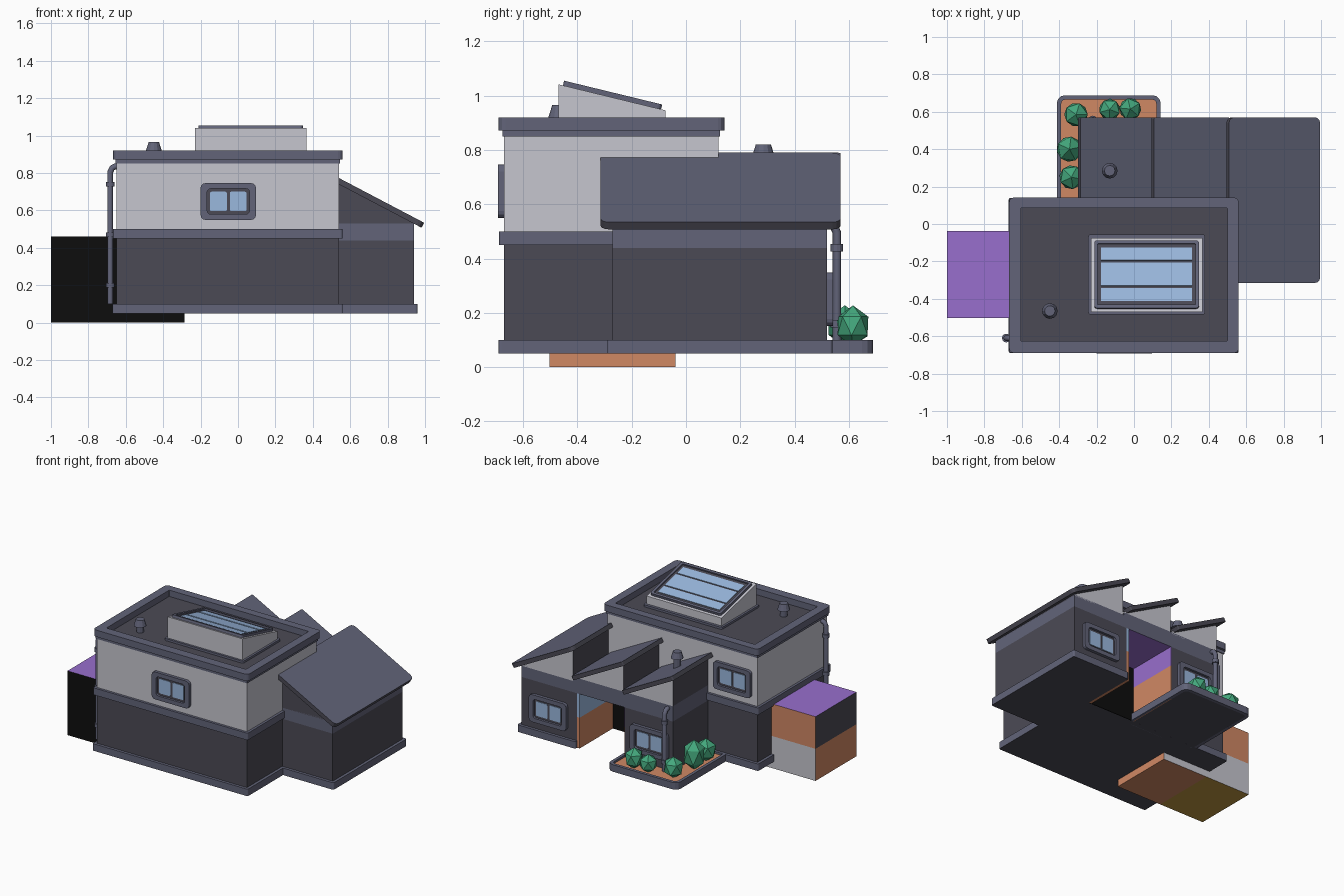
import bpy, bmesh, math
from mathutils import Matrix, Vector

if "Cube" in bpy.data.objects:
    bpy.data.objects.remove(bpy.data.objects["Cube"])

def mat(name, rgb):
    m = bpy.data.materials.new(name)
    m.diffuse_color = [((c / 255 + 0.055) / 1.055) ** 2.4 if c > 10 else c / 255 / 12.92 for c in rgb] + [1]
    m.use_nodes = True
    m.node_tree.nodes["Principled BSDF"].inputs["Base Color"].default_value = m.diffuse_color
    return m

DARK = mat("dark wall", (75, 74, 85))
TRIM = mat("slate trim", (98, 100, 121))
LIGHT = mat("light wall", (198, 198, 207))
BLACK = mat("black", (13, 13, 13))
PURPLE = mat("purple", (152, 110, 205))
CLAY = mat("terracotta", (208, 136, 100))
BLUE = mat("glass blue", (154, 184, 222))
GREEN = mat("leaf green", (68, 168, 125))
GOLD = mat("olive gold", (190, 150, 65))

def finish(name, bm, mats, rule=None, M=None):
    bmesh.ops.recalc_face_normals(bm, faces=bm.faces)
    if M:
        bm.transform(M)
    bm.normal_update()
    if rule:
        for f in bm.faces:
            f.material_index = mats.index(rule(f.normal, f.calc_center_median()))
    me = bpy.data.meshes.new(name)
    bm.to_mesh(me)
    bm.free()
    for m in mats:
        me.materials.append(m)
    ob = bpy.data.objects.new(name, me)
    bpy.context.collection.objects.link(ob)
    return ob

def rrect(x0, x1, y0, y1, r):
    pts = []
    if r <= 0:
        return [(x0, y0), (x1, y0), (x1, y1), (x0, y1)]
    for cx, cy, a in ((x1 - r, y0 + r, -90), (x1 - r, y1 - r, 0), (x0 + r, y1 - r, 90), (x0 + r, y0 + r, 180)):
        for k in range(4):
            t = math.radians(a + 30 * k)
            pts.append((cx + r * math.cos(t), cy + r * math.sin(t)))
    return pts

def prism(name, pts, z0, z1, mats, rule=None, M=None):
    bm = bmesh.new()
    lo = [bm.verts.new((x, y, z0)) for x, y in pts]
    hi = [bm.verts.new((x, y, z1)) for x, y in pts]
    bm.faces.new(lo)
    bm.faces.new(hi)
    n = len(pts)
    for i in range(n):
        j = (i + 1) % n
        bm.faces.new((lo[i], lo[j], hi[j], hi[i]))
    return finish(name, bm, mats, rule, M)

def box(name, x0, x1, y0, y1, z0, z1, m, r=0, rule=None):
    return prism(name, rrect(x0, x1, y0, y1, r), z0, z1, m if isinstance(m, list) else [m], rule)

def ring(name, outer, inner, z0, z1, m, M=None):
    bm = bmesh.new()
    L = [[bm.verts.new((x, y, z)) for x, y in p] for p, z in ((outer, z0), (outer, z1), (inner, z1), (inner, z0))]
    n = len(outer)
    for a in range(4):
        A, B = L[a], L[(a + 1) % 4]
        for i in range(n):
            j = (i + 1) % n
            bm.faces.new((A[i], A[j], B[j], B[i]))
    return finish(name, bm, [m], None, M)

def under(n, c):
    return DARK if n.z < -0.5 else TRIM

# main block
X0, X1, Y0, Y1 = -0.65, 0.54, -0.67, 0.12
def storey(name, o, z0, z1, m, r=0, rule=None):
    box(name, X0 - o, X1 + o, Y0 - o, Y1 + o, z0, z1, m, r, rule)
storey("main_base", 0.02, 0.05, 0.1, [TRIM, DARK], 0.01, under)
storey("lower_wall", 0, 0.1, 0.45, DARK)
storey("middle_band", 0.018, 0.45, 0.5, TRIM, 0.01)
storey("upper_wall", 0, 0.5, 0.85, LIGHT)
storey("top_band", 0.006, 0.85, 0.872, TRIM)
box("roof_floor", -0.62, 0.52, -0.64, 0.1, 0.86, 0.875, DARK)
ring("parapet", rrect(-0.667, 0.56, -0.69, 0.142, 0.025), rrect(-0.605, 0.5, -0.625, 0.085, 0.004), 0.872, 0.92, TRIM)

# skylight: wedge, curb, sloped frame and three panes
XZ_TO_Y = Matrix(((0, 0, 1, 0), (1, 0, 0, 0), (0, 1, 0, 0), (0, 0, 0, 1)))  # local (x,y,z) -> (z,x,y)
box("skylight_curb", -0.245, 0.38, -0.485, -0.055, 0.87, 0.89, TRIM, 0.015)
prism("skylight_body", [(-0.47, 0.87), (-0.075, 0.87), (-0.075, 0.946), (-0.47, 1.042)], -0.23, 0.365, [LIGHT], None, XZ_TO_Y)
S = Matrix.Translation((0.0675, -0.2725, 0.994)) @ Matrix.Rotation(-math.atan2(0.096, 0.395), 4, 'X')
ring("skylight_frame", rrect(-0.28, 0.28, -0.186, 0.186, 0.015), rrect(-0.262, 0.262, -0.168, 0.168, 0.005), -0.005, 0.018, TRIM, S)
prism("skylight_panel", rrect(-0.263, 0.263, -0.169, 0.169, 0), -0.005, 0.008, [DARK], None, S)
for i, (a, b) in enumerate(((-0.145, -0.075), (-0.062, 0.066), (0.079, 0.147))):
    prism(f"skylight_pane_{i}", rrect(-0.243, 0.243, a, b, 0), 0, 0.012, [BLUE], None, S)

# windows
def window(name, x, y, z, back):
    M = Matrix.Translation((x, y, z)) @ Matrix.Rotation(math.pi if back else 0, 4, 'Z') @ Matrix.Rotation(math.pi / 2, 4, 'X')
    ring(name + "_frame", rrect(-0.148, 0.148, -0.098, 0.098, 0.025), rrect(-0.113, 0.113, -0.068, 0.068, 0.018), -0.005, 0.022, TRIM, M)
    prism(name + "_panel", rrect(-0.114, 0.114, -0.069, 0.069, 0.018), -0.005, 0.006, [DARK], None, M)
    for s in (-1, 1):
        prism(f"{name}_pane_{'left' if s < 0 else 'right'}", rrect(s * 0.053 - 0.045, s * 0.053 + 0.045, -0.052, 0.052, 0.008), 0, 0.01, [BLUE], None, M)
window("front_window", -0.052, Y0, 0.648, False)
window("back_window", -0.46, Y1, 0.648, True)
window("annex_window", 0.72, 0.52, 0.25, True)
window("wing_window", -0.08, 0.52, 0.25, True)

# annex and back wing, with an open passage between them
box("annex_base", 0.5, 0.96, -0.29, 0.54, 0.05, 0.1, [TRIM, DARK], 0.01, under)
box("annex_wall", 0.5, 0.94, -0.27, 0.52, 0.1, 0.44, DARK)
box("annex_band", 0.5, 0.94, -0.27, 0.52, 0.44, 0.53, TRIM)
box("wing_wall", -0.26, 0.12, 0.1, 0.52, 0.07, 0.44, DARK)
box("wing_band", -0.26, 0.52, 0.1, 0.52, 0.44, 0.55, [TRIM, PURPLE], 0, lambda n, c: PURPLE if n.z < -0.5 else TRIM)
box("passage_back", 0.12, 0.5, 0.12, 0.145, 0.05, 0.44, BLACK)
box("passage_left_low", 0.12, 0.125, 0.12, 0.52, 0.05, 0.3, CLAY)
box("passage_left_high", 0.12, 0.125, 0.12, 0.52, 0.3, 0.44, PURPLE)
box("passage_right_low", 0.479, 0.5, 0.12, 0.52, 0.05, 0.27, CLAY)
box("passage_right_high", 0.479, 0.5, 0.12, 0.52, 0.27, 0.44, BLUE)

# sawtooth roof: a gable prism and a tilted slab for each bay
SLOPE = 0.525
ANG = math.atan(SLOPE)
XZ_FLIP = Matrix(((1, 0, 0, 0), (0, 0, 1, 0), (0, 1, 0, 0), (0, 0, 0, 1)))  # local (x,y,z) -> (x,z,y)
for i, (a, b, y0, w0, w1, zb) in enumerate(((-0.285, 0.112, 0.08, -0.26, 0.12, 0.55),
                                            (0.108, 0.512, 0.08, 0.13, 0.53, 0.55),
                                            (0.508, 0.995, -0.315, 0.53, 0.94, 0.53))):
    zt = lambda x: 0.79 - SLOPE * (x - a) - 0.02
    wall_y = -0.27 if i == 2 else 0.1
    prism(f"roof_gable_{i}", [(w0, zb - 0.01), (w1, zb - 0.01), (w1, max(zb, zt(w1))), (w0, zt(w0))], wall_y, 0.52,
          [DARK, LIGHT], lambda n, c: LIGHT if n.y < -0.5 else DARK, XZ_FLIP)
    M = Matrix.Translation((a, 0, 0.79)) @ Matrix.Rotation(ANG, 4, 'Y')
    prism(f"roof_slab_{i}", rrect(0, (b - a) / math.cos(ANG), y0, 0.57, 0.03 if i == 2 else 0.008), -0.03, 0,
          [TRIM, DARK], lambda n, c: TRIM if n.z > 0.6 else DARK, M)

# planter with soil and bushes
ring("planter_rim", rrect(-0.412, 0.142, 0.1, 0.688, 0.04), rrect(-0.39, 0.12, 0.12, 0.666, 0.025), 0.05, 0.1, TRIM)
box("planter_soil", -0.405, 0.135, 0.11, 0.68, 0.0501, 0.085, [CLAY, DARK], 0.03, lambda n, c: DARK if n.z < -0.5 else CLAY)
for i, (x, y, r, h) in enumerate(((-0.31, 0.585, 0.067, 0.14), (-0.13, 0.612, 0.06, 0.12), (-0.02, 0.615, 0.062, 0.14),
                                  (-0.345, 0.4, 0.072, 0.2), (-0.335, 0.25, 0.068, 0.15))):
    bm = bmesh.new()
    bmesh.ops.create_icosphere(bm, subdivisions=1, radius=1)
    M = Matrix.Translation((x, y, 0.085 + h * 0.48)) @ Matrix.Diagonal((r * 1.05, r * 1.05, h * 0.54, 1)) @ Matrix.Rotation(i * 0.9, 4, 'Z')
    finish(f"bush_{i}", bm, [GREEN], None, M)

# roof vents
def cone(name, x, y, z0, z1, r0, r1, m=TRIM, n=12):
    bm = bmesh.new()
    bmesh.ops.create_cone(bm, cap_ends=True, segments=n, radius1=r0, radius2=r1, depth=z1 - z0)
    finish(name, bm, [m], None, Matrix.Translation((x, y, (z0 + z1) / 2)))
for name, x, y, z in (("main_vent", -0.45, -0.465, 0.965), ("wing_vent", -0.13, 0.285, 0.82)):
    cone(name + "_pipe", x, y, z - 0.16, z - 0.04, 0.025, 0.025)
    cone(name + "_cap", x, y, z - 0.045, z, 0.042, 0.028)

# drainpipes: swept tube with an elbow to the wall, and clamps
def drainpipe(name, x, y, z0, z1, d, clamps):
    cu = bpy.data.curves.new(name, 'CURVE')
    cu.dimensions = '3D'
    cu.bevel_depth = 0.016
    cu.bevel_resolution = 2
    cu.use_fill_caps = True
    sp = cu.splines.new('POLY')
    pts = [(x, y, z0), (x, y, z1 - 0.03), (x + d[0] * 0.01, y + d[1] * 0.01, z1 - 0.008),
           (x + d[0] * 0.025, y + d[1] * 0.025, z1), (x + d[0] * 0.06, y + d[1] * 0.06, z1)]
    sp.points.add(len(pts) - 1)
    for p, c in zip(sp.points, pts):
        p.co = (*c, 1)
    cu.materials.append(TRIM)
    bpy.context.collection.objects.link(bpy.data.objects.new(name, cu))
    for k, z in enumerate(clamps):
        cone(f"{name}_clamp_{k}", x, y, z - 0.013, z + 0.013, 0.023, 0.023)
drainpipe("main_drainpipe", -0.683, -0.61, 0.1, 0.835, (1, 0), (0.74, 0.47, 0.2))
drainpipe("wing_drainpipe", -0.22, 0.556, 0.09, 0.525, (0, -1), (0.44, 0.16))

# side block: panels coloured by direction and position
bm = bmesh.new()
bmesh.ops.create_cube(bm, size=1, matrix=Matrix.Translation((-0.6425, -0.27, 0.23)) @ Matrix.Diagonal((0.715, 0.464, 0.46, 1)))
for co, no in (((0, 0, 0.23), (0, 0, 1)), ((-0.6425, 0, 0), (1, 0, 0))):
    bmesh.ops.bisect_plane(bm, geom=bm.verts[:] + bm.edges[:] + bm.faces[:], plane_co=co, plane_no=no)
def block(n, c):
    if n.z > 0.5:
        return PURPLE
    if n.z < -0.5:
        return GOLD if c.x < -0.6425 else CLAY
    if n.y < -0.5:
        return BLACK
    if n.y > 0.5:
        return CLAY if c.z > 0.23 else LIGHT
    if n.x < -0.5:
        return DARK if c.z > 0.23 else CLAY
    return CLAY
finish("side_block", bm, [PURPLE, GOLD, CLAY, BLACK, LIGHT, DARK], block)
